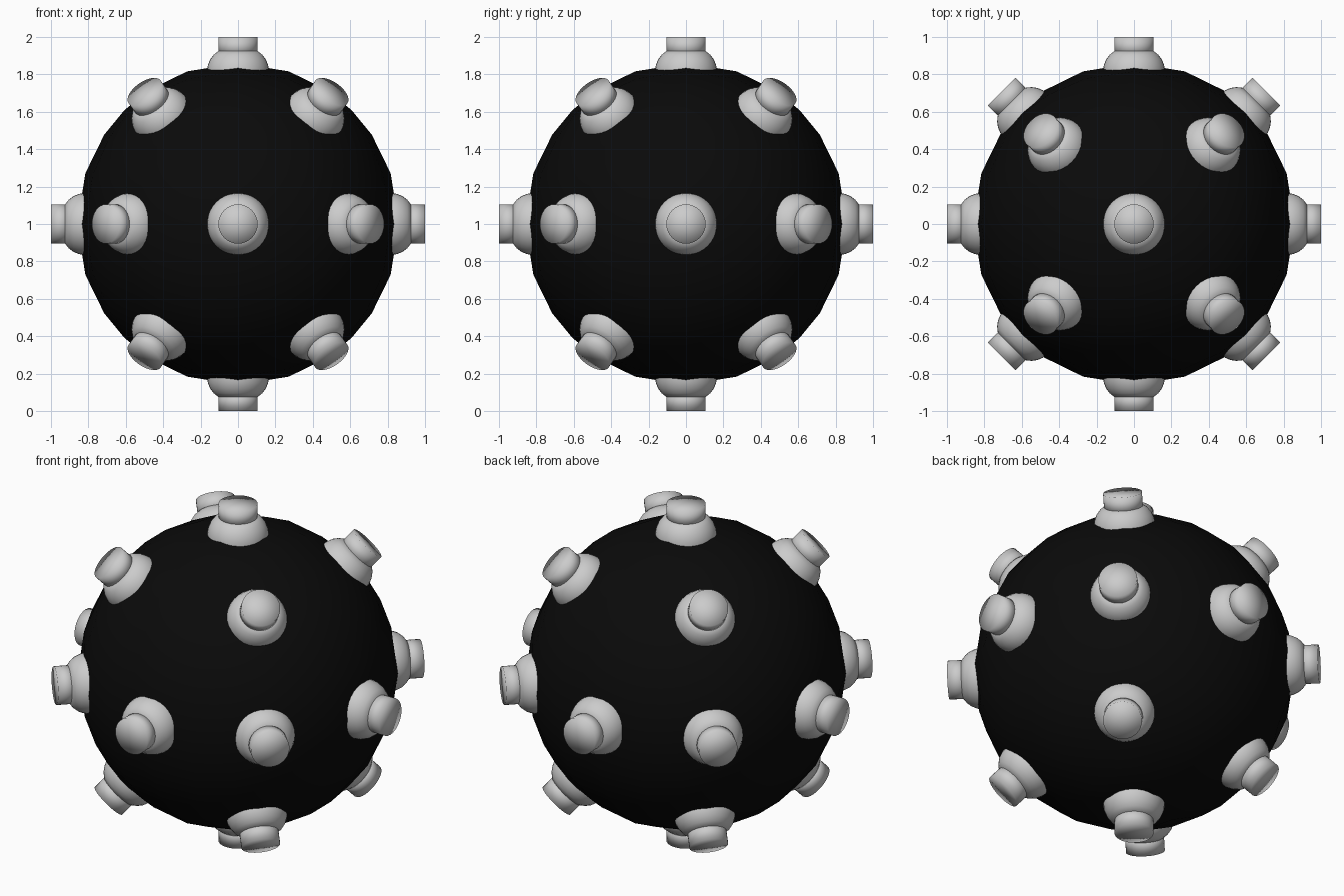
import bpy, bmesh, math
from mathutils import Vector

old = bpy.data.objects.get("Cube")
if old:
    bpy.data.objects.remove(old)

CENTRE = Vector((0, 0, 1))
BODY_RADIUS = 0.86


def material(name, colour):
    mat = bpy.data.materials.new(name)
    mat.use_nodes = True
    mat.diffuse_color = colour
    mat.node_tree.nodes["Principled BSDF"].inputs["Base Color"].default_value = colour
    return mat


def finish(name, bm, mat):
    bmesh.ops.recalc_face_normals(bm, faces=bm.faces)
    for face in bm.faces:
        face.smooth = True
    mesh = bpy.data.meshes.new(name)
    bm.to_mesh(mesh)
    bm.free()
    mesh.materials.append(mat)
    obj = bpy.data.objects.new(name, mesh)
    bpy.context.collection.objects.link(obj)
    obj.location = CENTRE
    return obj


def lathe(name, profile, mat, sides=32):
    """Spin (radius, height) points about z; ends at zero radius close as fans."""
    bm = bmesh.new()
    verts = [bm.verts.new((r, 0, h)) for r, h in profile]
    edges = [bm.edges.new(pair) for pair in zip(verts, verts[1:])]
    bmesh.ops.spin(bm, geom=verts + edges, cent=(0, 0, 0), axis=(0, 0, 1),
                   angle=math.tau, steps=sides, use_merge=True)
    bmesh.ops.remove_doubles(bm, verts=bm.verts, dist=0.0001)
    return finish(name, bm, mat)


black = material("body black", (0.003, 0.003, 0.003, 1))
grey = material("knob grey", (0.6, 0.6, 0.6, 1))

# Body: a gridded cube rounded into a ball
bm = bmesh.new()
bmesh.ops.create_cube(bm, size=2)
bmesh.ops.subdivide_edges(bm, edges=bm.edges, cuts=5, use_grid_fill=True)
for v in bm.verts:
    v.co = v.co.normalized() * BODY_RADIUS
finish("body", bm, black)

# One stud: domed base and a plain cylindrical tip
base = lathe("stud_base", [(0, 0.74), (0.165, 0.76), (0.166, 0.82), (0.161, 0.85),
                           (0.149, 0.88), (0.13, 0.905), (0.105, 0.925), (0, 0.93)], grey)
tip = lathe("stud_tip", [(0, 0.9), (0.105, 0.9), (0.105, 1), (0, 1)], grey)

# Stud directions: poles, eight round the equator, four on each 45 degree ring
directions = [Vector((0, 0, 1)), Vector((0, 0, -1))]
for i in range(8):
    a = i * math.pi / 4
    directions.append(Vector((math.cos(a), math.sin(a), 0)))
    if i % 2:
        for up in (1, -1):
            directions.append(Vector((math.cos(a), math.sin(a), up)).normalized())

for i, direction in enumerate(directions):
    turn = direction.to_track_quat('Z', 'Y')
    for part in (base, tip):
        obj = part if i == 0 else part.copy()
        if i:
            bpy.context.collection.objects.link(obj)
        obj.rotation_mode = 'QUATERNION'
        obj.rotation_quaternion = turn
